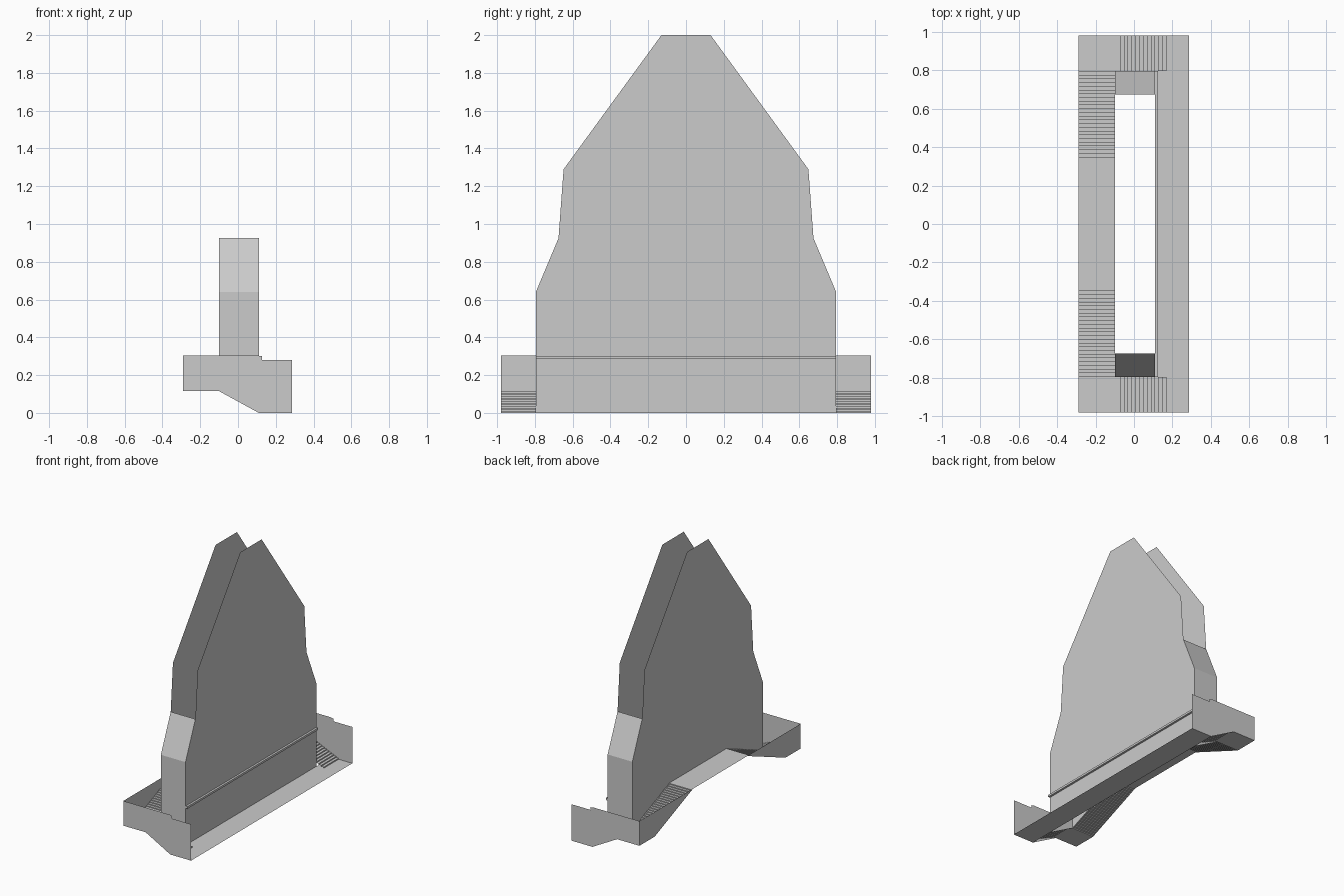
import bpy

if "Cube" in bpy.data.objects:
    bpy.data.objects.remove(bpy.data.objects["Cube"])

# Main dimensions
X_OUT_L, X_IN_L, X_IN_R, X_OUT_R = -0.29, -0.10, 0.11, 0.287
Y_END, Y_TOWER, Y_STAIR = 0.98, 0.795, 0.33
Z_LAND, Z_TOP = 0.115, 0.305


def make(name, verts, faces, mirror=False):
    mesh = bpy.data.meshes.new(name)
    mesh.from_pydata(verts, [], faces)
    mesh.update()
    ob = bpy.data.objects.new(name, mesh)
    bpy.context.collection.objects.link(ob)
    if mirror:
        m = ob.modifiers.new("mirror_y", 'MIRROR')
        m.use_axis = (False, True, False)
        m.use_mirror_merge = False
    return ob


def panel(name, points, mirror=False):
    return make(name, points, [tuple(range(len(points)))], mirror)


def ribbon(name, side_a, side_b, mirror=False):
    """Strip of quads between two matching polylines."""
    n = len(side_a)
    return make(name, side_a + side_b,
                [(i, i + 1, n + i + 1, n + i) for i in range(n - 1)], mirror)


def stair_line(a0, z0, a1, z1, steps):
    """Stepped profile from (a0, z0) to (a1, z1)."""
    pts = [(a0, z0)]
    for i in range(1, steps + 1):
        z = z0 + (z1 - z0) * i / steps
        pts += [(pts[-1][0], z), (a0 + (a1 - a0) * i / steps, z)]
    return pts


# Tall wall plates
half = [(Y_TOWER, 0.64), (0.675, 0.925), (0.648, 1.29), (0.13, 2.0)]
upper = half + [(-y, z) for y, z in reversed(half)]
feet_right = [(-Y_TOWER, 0), (Y_TOWER, 0)]
feet_left = [(-Y_TOWER, Z_LAND), (-Y_STAIR, Z_TOP), (Y_STAIR, Z_TOP), (Y_TOWER, Z_LAND)]
panel("right_wall_plate", [(X_IN_R, y, z) for y, z in upper + feet_right])
panel("left_wall_plate", [(X_IN_L, y, z) for y, z in upper + feet_left])

# Narrow end walls of the tower, leaning inward at the top
panel("tower_end_wall", [(X_IN_R, -Y_TOWER, 0), (X_IN_R, -Y_TOWER, 0.64),
                         (X_IN_L, -Y_TOWER, 0.64), (X_IN_L, -Y_TOWER, Z_LAND)], True)
panel("tower_end_slope", [(X_IN_R, -Y_TOWER, 0.64), (X_IN_R, -0.675, 0.925),
                          (X_IN_L, -0.675, 0.925), (X_IN_L, -Y_TOWER, 0.64)], True)

# Ledge trim along the right plate
bpy.ops.mesh.primitive_cube_add(size=1, location=(0.118, 0, 0.293))
trim = bpy.context.object
trim.name = "wall_trim"
trim.scale = (0.016, 2 * Y_TOWER, 0.016)

# Profiled parapets at both ends
profile = [(X_OUT_L, Z_TOP), (X_IN_R, Z_TOP), (X_IN_R, 0.301), (0.126, 0.301),
           (0.126, 0.28), (X_OUT_R, 0.28), (X_OUT_R, 0), (X_IN_R, 0),
           (X_IN_L, Z_LAND), (X_OUT_L, Z_LAND)]
panel("end_parapet", [(x, -Y_END, z) for x, z in profile], True)

# Parapets beside the left stairs
panel("left_parapet", [(X_OUT_L, -Y_END, Z_LAND), (X_OUT_L, -Y_TOWER, Z_LAND),
                       (X_OUT_L, -Y_STAIR, Z_TOP), (X_OUT_L, -Y_END, Z_TOP)], True)


def floor(name, x0, x1, y0, y1, z, mirror=False):
    panel(name, [(x0, y0, z), (x1, y0, z), (x1, y1, z), (x0, y1, z)], mirror)


# Floors: low right walkway, corner landings, high left walkway
floor("right_floor", X_IN_R, X_OUT_R, -Y_END, Y_END, 0)
floor("corner_landing", X_OUT_L, -0.09, -Y_END, -Y_TOWER, Z_LAND, True)
floor("left_floor", X_OUT_L, X_IN_L, -Y_STAIR, Y_STAIR, Z_TOP)

# Stairs across the ends and along the left side
end_steps = stair_line(0.17, 0, -0.09, Z_LAND, 13)
ribbon("end_stairs", [(x, -Y_END, z) for x, z in end_steps],
       [(x, -Y_TOWER, z) for x, z in end_steps], True)
side_steps = stair_line(-Y_TOWER, Z_LAND, -Y_STAIR, Z_TOP, 24)
ribbon("side_stairs", [(X_OUT_L, y, z) for y, z in side_steps],
       [(X_IN_L, y, z) for y, z in side_steps], True)
